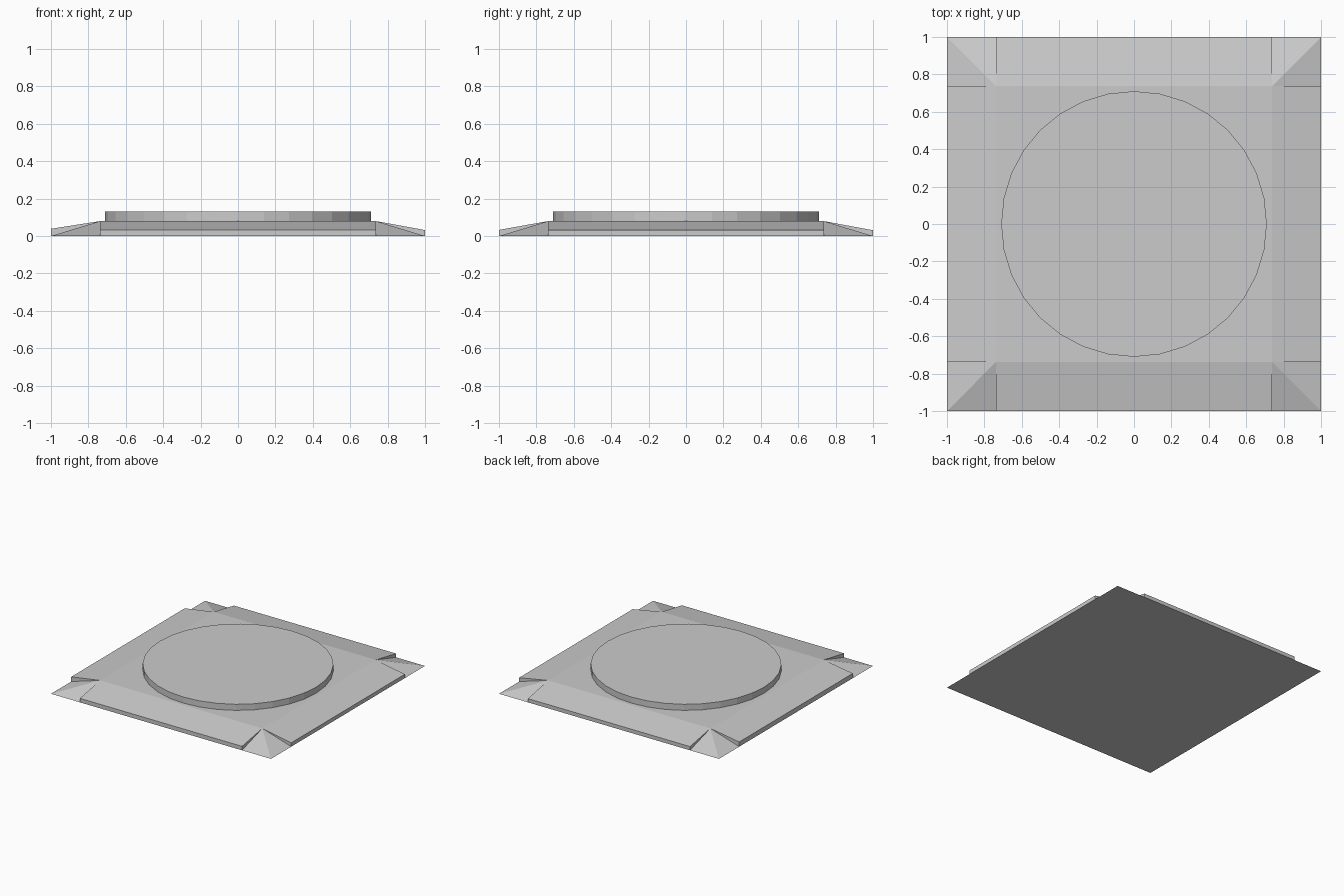
import bpy, bmesh
from mathutils import Matrix
from math import pi

if "Cube" in bpy.data.objects:
    bpy.data.objects.remove(bpy.data.objects["Cube"])

INNER, TOP = 0.737, 0.08          # raised middle: half width and height
LIPS = [0.033, 0.032, 0.031, 0.039]  # outer lip height: front, right, back, left

# Square base plate: each side has a sloped flap with a stepped end at both corners
bm = bmesh.new()


def face(points, rot):
    bm.faces.new([bm.verts.new(rot @ Matrix.Translation(p).translation) for p in points])


for i, lip in enumerate(LIPS):
    rot = Matrix.Rotation(i * pi / 2, 4, 'Z')
    # flap and its upright lip
    face([(-INNER, -1, lip), (INNER, -1, lip), (INNER, -INNER, TOP), (-INNER, -INNER, TOP)], rot)
    face([(-INNER, -1, 0), (INNER, -1, 0), (INNER, -1, lip), (-INNER, -1, lip)], rot)
    for s in (-1, 1):
        apex, foot = (s * INNER, -INNER, TOP), (s * INNER, -1, 0)
        # step at flap end, then corner facet falling to the ground
        face([foot, apex, (s * INNER, -1, lip)][::s], rot)
        face([foot, (s, -1, 0), apex][::s], rot)

# flat middle and underside
flat = Matrix.Identity(4)
square = [(-1, -1), (1, -1), (1, 1), (-1, 1)]
face([(x * INNER, y * INNER, TOP) for x, y in square], flat)
face([(x, y, 0) for x, y in reversed(square)], flat)
bmesh.ops.remove_doubles(bm, verts=bm.verts, dist=0.0001)

mesh = bpy.data.meshes.new("base_plate")
bm.to_mesh(mesh)
bm.free()
bpy.context.collection.objects.link(bpy.data.objects.new("base_plate", mesh))

# Round raised disc
bpy.ops.mesh.primitive_cylinder_add(vertices=32, radius=0.71, depth=0.05, location=(0, 0, 0.105))
bpy.context.object.name = "raised_disc"
